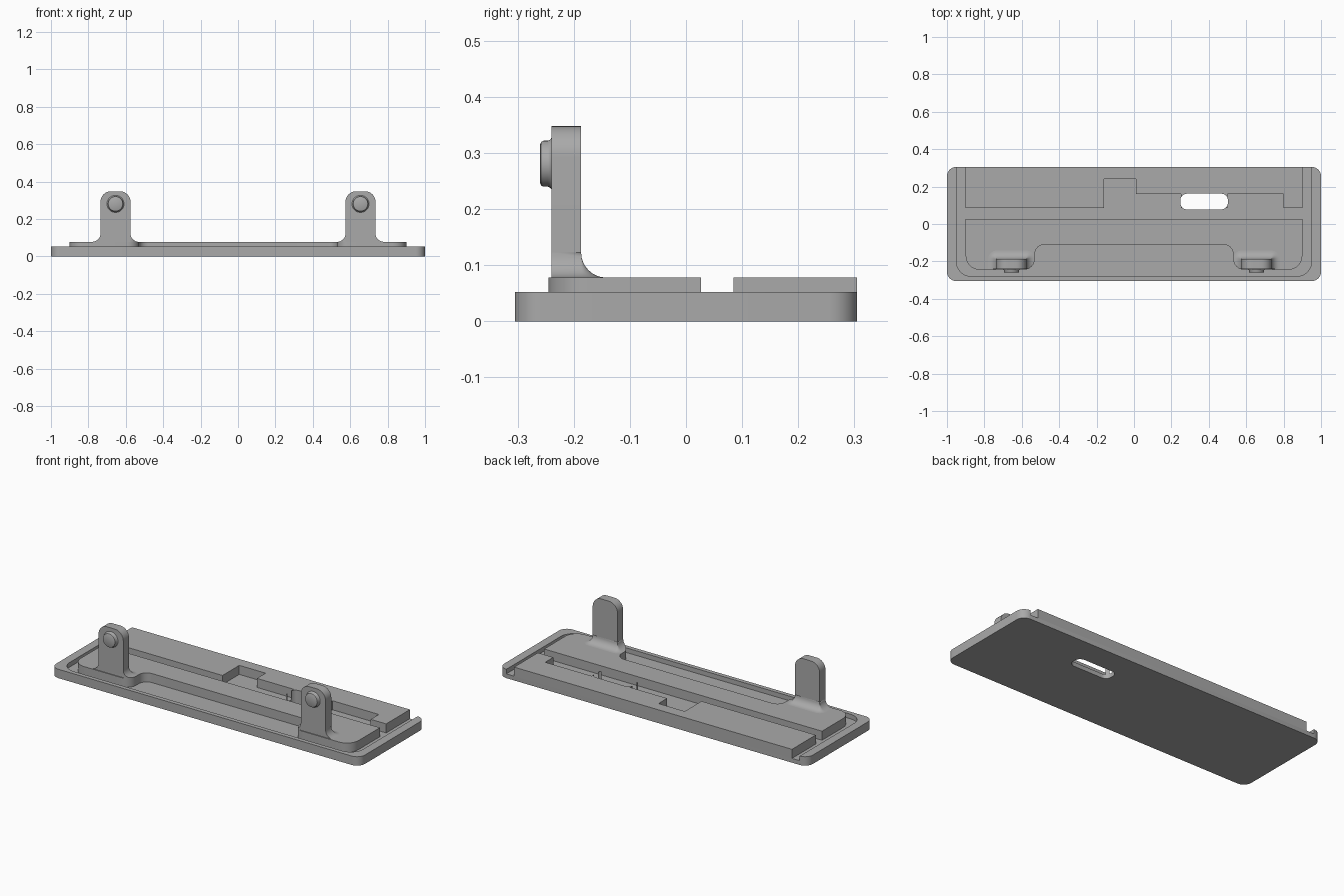
import bpy, bmesh
from math import pi, sin, cos, radians
from mathutils import Vector

if "Cube" in bpy.data.objects:
    bpy.data.objects.remove(bpy.data.objects["Cube"])

grey = bpy.data.materials.new("plain_grey")
grey.use_nodes = True
COLOUR = (0.4, 0.4, 0.4, 1)
grey.diffuse_color = COLOUR
grey.node_tree.nodes["Principled BSDF"].inputs["Base Color"].default_value = COLOUR

FLOOR, RIM, TOP = 0.025, 0.052, 0.078
POST_X, POST_FRONT, POST_BACK, HALF = 0.655, -0.24, -0.187, 0.08
FILLET = 0.045


def finish(name, bm):
    """Turn a bmesh into a named, coloured object with crisp edges."""
    bmesh.ops.remove_doubles(bm, verts=bm.verts, dist=1e-5)
    bmesh.ops.recalc_face_normals(bm, faces=bm.faces)
    mesh = bpy.data.meshes.new(name)
    bm.to_mesh(mesh)
    bm.free()
    mesh.materials.append(grey)
    obj = bpy.data.objects.new(name, mesh)
    bpy.context.collection.objects.link(obj)
    return obj


def rounded(corners, steps=8):
    """Outline from (x, y, radius) right-angled corners."""
    out = []
    for i, (x, y, r) in enumerate(corners):
        p = Vector((x, y))
        if r == 0:
            out.append(p)
            continue
        u = (Vector(corners[i - 1][:2]) - p).normalized()
        v = (Vector(corners[(i + 1) % len(corners)][:2]) - p).normalized()
        c = p + r * (u + v)
        for k in range(steps + 1):
            t = pi / 2 * k / steps
            out.append(c - r * (v * cos(t) + u * sin(t)))
    return out


def prism(name, corners, low, high, upright=False):
    """Extrude an outline along z, or along y when upright."""
    bm = bmesh.new()
    place = (lambda p: (p.x, low, p.y)) if upright else (lambda p: (p.x, p.y, low))
    face = bm.faces.new([bm.verts.new(place(p)) for p in rounded(corners)])
    ext = bmesh.ops.extrude_face_region(bm, geom=[face])
    move = (0, high - low, 0) if upright else (0, 0, high - low)
    bmesh.ops.translate(bm, vec=move, verts=[g for g in ext["geom"] if isinstance(g, bmesh.types.BMVert)])
    return finish(name, bm)


def rect(x0, x1, y0, y1, front_r, back_r):
    return [(x0, y0, front_r), (x1, y0, front_r), (x1, y1, back_r), (x0, y1, back_r)]


def boolean(target, cutter, operation="DIFFERENCE"):
    """Apply a boolean and discard the cutter."""
    mod = target.modifiers.new("cut", "BOOLEAN")
    mod.operation, mod.solver, mod.object = operation, "EXACT", cutter
    bpy.context.view_layer.objects.active = target
    bpy.ops.object.modifier_apply(modifier=mod.name)
    bpy.data.objects.remove(cutter)


def slot_cutter():
    return prism("slot_cutter", rect(0.248, 0.502, 0.078, 0.162, 0.035, 0.035), -0.1, 0.2)


# Base tray with a recess open at the back
tray = prism("base_tray", rect(-1, 1, -0.305, 0.305, 0.05, 0.05), 0, RIM)
boolean(tray, prism("recess", rect(-0.95, 0.95, -0.28, 0.4, 0.08, 0), FLOOR, 0.2))
boolean(tray, slot_cutter())

# Back plate with stepped pockets and the through slot
back_outline = [(-0.9, 0.085), (-0.16, 0.085), (-0.16, 0.24), (0.01, 0.24), (0.01, 0.16),
                (0.25, 0.16), (0.25, 0.085), (0.5, 0.085), (0.5, 0.16), (0.8, 0.16),
                (0.8, 0.085), (0.9, 0.085), (0.9, 0.305), (-0.9, 0.305)]
back_plate = prism("back_plate", [(x, y, 0) for x, y in back_outline], FLOOR, TOP)
boolean(back_plate, slot_cutter())

# Front plate with a wide rounded cutout between two tabs
half_outline = [(0.53, -0.11, 0.05), (0.53, -0.245, 0.06), (0.9, -0.245, 0.075), (0.9, 0.027, 0)]
front_outline = half_outline + [(-x, y, r) for x, y, r in reversed(half_outline)]
prism("front_plate", front_outline, FLOOR, TOP)


def post_foot(name, cx):
    """Flared foot: concave fillet on both sides and the back."""
    bm = bmesh.new()
    rings, steps = [], 8
    for k in range(steps + 1):
        t = pi / 2 * k / steps
        d, z = FILLET * (1 - sin(t)), TOP + FILLET * (1 - cos(t))
        pts = [(-HALF - d, POST_FRONT)]
        for x, start in ((-HALF, pi), (HALF, pi / 2)):
            for j in range(steps + 1):
                a = start - pi / 2 * j / steps
                pts.append((x + d * cos(a), POST_BACK + d * sin(a)))
        pts.append((HALF + d, POST_FRONT))
        rings.append([bm.verts.new((cx + x, y, z)) for x, y in pts])
    for a, b in zip(rings, rings[1:]):
        for i in range(len(a)):
            j = (i + 1) % len(a)
            bm.faces.new((a[i], a[j], b[j], b[i]))
    bm.faces.new(rings[0])
    bmesh.ops.remove_doubles(bm, verts=bm.verts, dist=1e-5)
    bmesh.ops.holes_fill(bm, edges=[e for e in bm.edges if e.is_boundary])
    foot = finish(name, bm)
    boolean(foot, prism("trim", front_outline, 0, 0.4), "INTERSECT")


def button(name, cx):
    """Round peg on the post's front, flared at its root, eased at its tip."""
    bm = bmesh.new()
    n, rings = 40, []
    profile = [(0.047, -0.239), (0.043, -0.242), (0.041, -0.246),
               (0.041, -0.254), (0.039, -0.258), (0.035, -0.26)]
    for r, y in profile:
        rings.append([bm.verts.new((cx + r * cos(2 * pi * i / n), y, 0.281 + r * sin(2 * pi * i / n)))
                      for i in range(n)])
    for a, b in zip(rings, rings[1:]):
        for i in range(n):
            bm.faces.new((a[i], a[(i + 1) % n], b[(i + 1) % n], b[i]))
    bm.faces.new(rings[0])
    bm.faces.new(rings[-1])
    finish(name, bm)


# Two posts, each with a flared foot and a button
for side, s in (("left", 1), ("right", -1)):
    cx = s * POST_X
    prism(side + "_post", [(cx - HALF, TOP, 0), (cx + HALF, TOP, 0), (cx + HALF, 0.348, 0.055),
                           (cx - HALF, 0.348, 0.055)], POST_FRONT, POST_BACK, upright=True)
    post_foot(side + "_post_foot", cx)
    button(side + "_button", cx)

# Smooth the curves, keep edges sharp
for obj in bpy.context.collection.objects:
    if obj.type == "MESH":
        bpy.ops.object.select_all(action="DESELECT")
        obj.select_set(True)
        bpy.context.view_layer.objects.active = obj
        bpy.ops.object.shade_smooth_by_angle(angle=radians(30))
